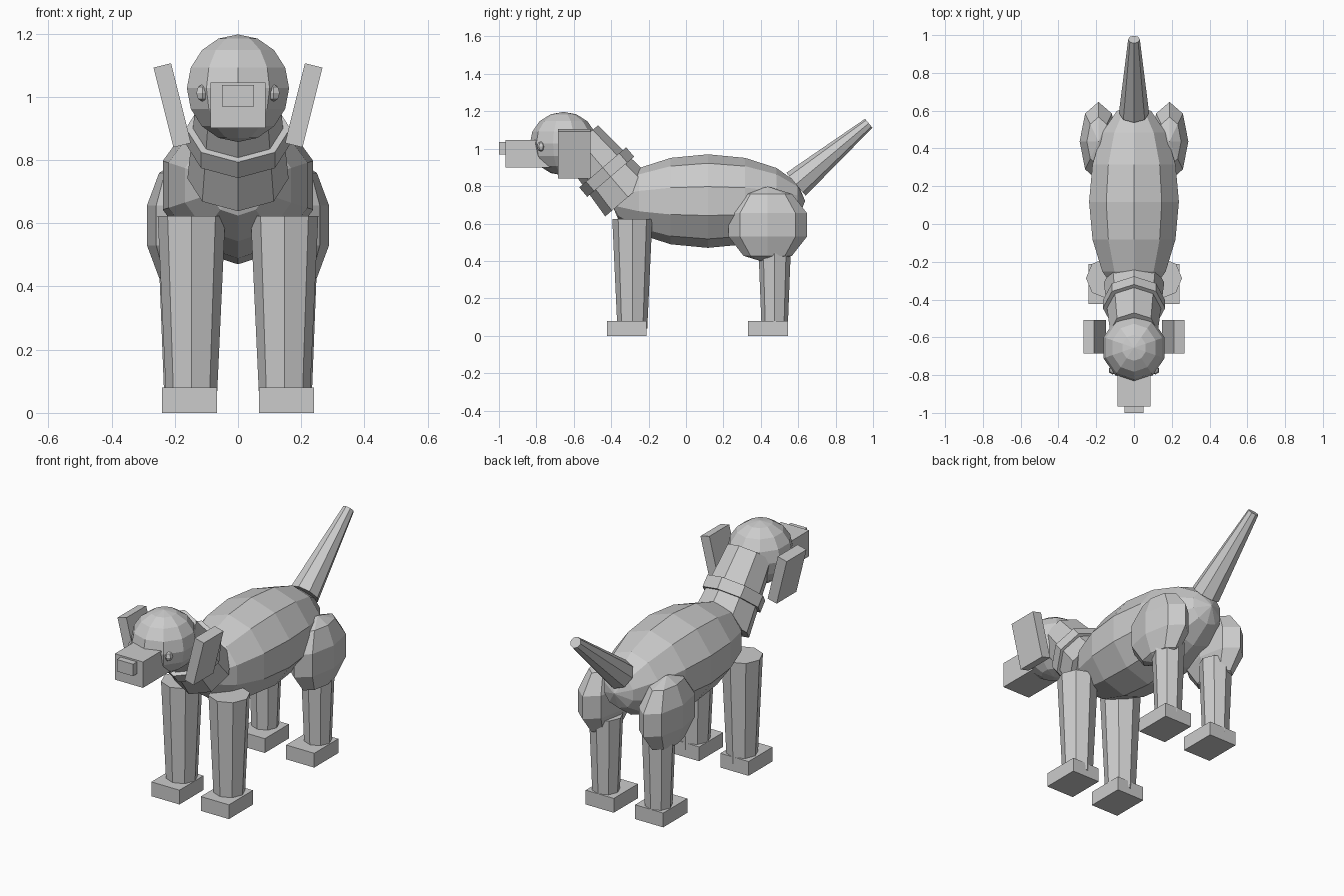
import bpy, bmesh, math
from mathutils import Vector, Matrix

if "Cube" in bpy.data.objects:
    bpy.data.objects.remove(bpy.data.objects["Cube"])

coat = bpy.data.materials.new("light_grey")
coat.diffuse_color = (0.6, 0.6, 0.6, 1)
coat.use_nodes = True
coat.node_tree.nodes["Principled BSDF"].inputs["Base Color"].default_value = coat.diffuse_color


def finish(name, bm):
    bmesh.ops.recalc_face_normals(bm, faces=bm.faces)
    mesh = bpy.data.meshes.new(name)
    bm.to_mesh(mesh)
    bm.free()
    mesh.materials.append(coat)
    ob = bpy.data.objects.new(name, mesh)
    bpy.context.collection.objects.link(ob)
    return ob


def box(name, center, size, tilt=0):
    bm = bmesh.new()
    m = (Matrix.Translation(center) @ Matrix.Rotation(tilt, 4, 'Y')
         @ Matrix.Diagonal((*size, 1)))
    bmesh.ops.create_cube(bm, size=1, matrix=m)
    return finish(name, bm)


def ball(name, center, radii, segs, rings, along_y=False):
    """Faceted ellipsoid, poles on z or y, first vertex on the y (or z) axis."""
    bm = bmesh.new()

    def vert(x, y, z):
        if along_y:
            y, z = z, y
        return bm.verts.new([c + r * k for c, r, k in zip(center, radii, (x, y, z))])

    top, bottom = vert(0, 0, 1), vert(0, 0, -1)
    loops = []
    for i in range(1, rings):
        a = math.pi * i / rings
        loops.append([vert(math.sin(a) * math.sin(math.tau * j / segs),
                           math.sin(a) * math.cos(math.tau * j / segs),
                           math.cos(a)) for j in range(segs)])
    for j in range(segs):
        k = (j + 1) % segs
        bm.faces.new((top, loops[0][j], loops[0][k]))
        bm.faces.new((bottom, loops[-1][k], loops[-1][j]))
        for a, b in zip(loops, loops[1:]):
            bm.faces.new((a[j], b[j], b[k], a[k]))
    return finish(name, bm)


def taper(name, start, end, r1, r2, segs=8):
    """Tapered prism between two points, with a vertex on the x axis."""
    bm = bmesh.new()
    axis = (Vector(end) - Vector(start)).normalized()
    u = Vector((1, 0, 0))
    v = axis.cross(u)
    ends = []
    for p, r in ((start, r1), (end, r2)):
        ends.append([bm.verts.new(Vector(p) + r * (math.cos(math.tau * j / segs) * u
                                                   + math.sin(math.tau * j / segs) * v))
                     for j in range(segs)])
    for j in range(segs):
        k = (j + 1) % segs
        bm.faces.new((ends[0][j], ends[0][k], ends[1][k], ends[1][j]))
    for loop in ends:
        bm.faces.new(loop)
    return finish(name, bm)


# Trunk and tail
ball("body", (0, 0.117, 0.72), (0.25, 0.52, 0.25), 10, 8, along_y=True)
taper("tail", (0, 0.588, 0.81), (0, 0.977, 1.136), 0.08, 0.031)

# Neck with collar, both on one sloping axis
mid, slope = Vector((0, -0.424, 0.875)), Vector((0, 0.65, -0.76))
taper("neck", mid - 0.22 * slope, mid + 0.175 * slope, 0.127, 0.16)
taper("collar", mid - 0.033 * slope, mid + 0.033 * slope, 0.165, 0.165)

# Head
ball("head", (0, -0.655, 1.027), (0.17, 0.18, 0.17), 10, 8)
box("snout", (0, -0.82, 0.973), (0.174, 0.29, 0.145))
box("nose", (0, -0.975, 1.003), (0.1, 0.05, 0.067))

# Paired parts
for s, side in ((1, "right"), (-1, "left")):
    ball("eye_" + side, (s * 0.113, -0.775, 1.012), (0.022, 0.022, 0.027), 6, 4)
    box("ear_" + side, (s * 0.208, -0.597, 0.973), (0.057, 0.175, 0.26),
        s * math.radians(14))
    taper("front_leg_" + side, (s * 0.147, -0.287, 0.04),
          (s * 0.147, -0.287, 0.623), 0.08, 0.107)
    box("front_foot_" + side, (s * 0.153, -0.317, 0.04), (0.174, 0.213, 0.08))
    ball("thigh_" + side, (s * 0.188, 0.437, 0.593), (0.105, 0.22, 0.205), 8, 5)
    taper("back_leg_" + side, (s * 0.163, 0.474, 0.04),
          (s * 0.163, 0.474, 0.5), 0.07, 0.088)
    box("back_foot_" + side, (s * 0.153, 0.438, 0.04), (0.174, 0.213, 0.08))
